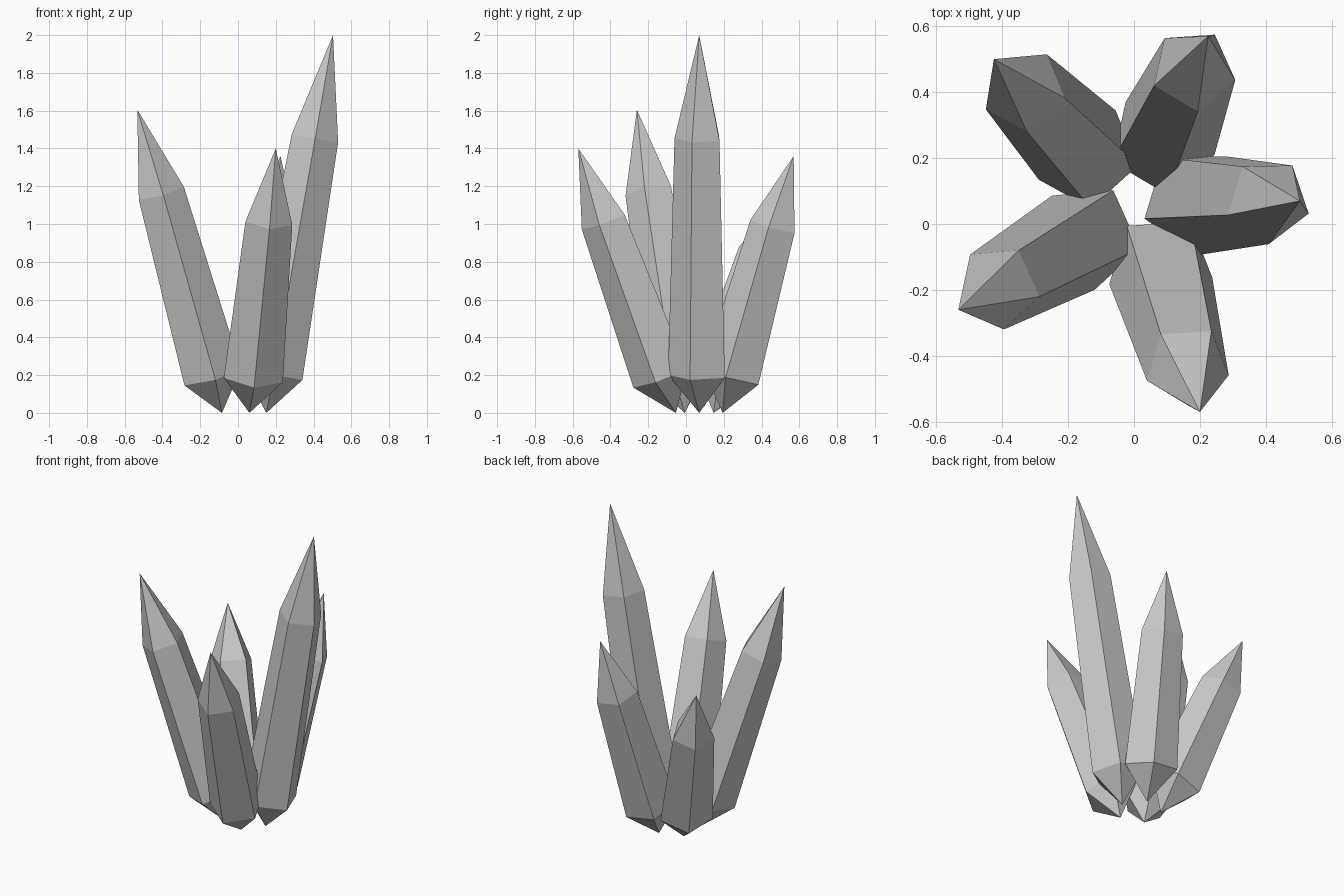
import bpy, bmesh
from math import cos, sin, radians
from mathutils import Vector

if "Cube" in bpy.data.objects:
    bpy.data.objects.remove(bpy.data.objects["Cube"])

SIDES = 5
BASE_CENTRE = Vector((0.02, 0.07, 0.0))
BASE_RADIUS = 0.13


def crystal(name, base, tip, twist):
    """Five-sided tapered shard with a blunt root point and a long top point."""
    axis = tip - base
    length = axis.length
    turn = Vector((0, 0, 1)).rotation_difference(axis)
    bm = bmesh.new()

    def ring(dist, radius):
        verts = []
        for i in range(SIDES):
            a = radians(-90 + twist + 360 / SIDES * i)
            p = Vector((radius * cos(a), radius * sin(a), dist))
            verts.append(bm.verts.new(base + turn @ p))
        return verts

    low, high = ring(0.205, 0.165), ring(length * 0.727, 0.131)
    root, top = bm.verts.new(base), bm.verts.new(tip)
    for i in range(SIDES):
        j = (i + 1) % SIDES
        bm.faces.new((root, low[j], low[i]))
        bm.faces.new((low[i], low[j], high[j], high[i]))
        bm.faces.new((high[i], high[j], top))
    bmesh.ops.recalc_face_normals(bm, faces=bm.faces)
    mesh = bpy.data.meshes.new(name)
    bm.to_mesh(mesh)
    bm.free()
    bpy.context.collection.objects.link(bpy.data.objects.new(name, mesh))


# Cluster: roots evenly spaced on a small circle, each shard leaning outwards
shards = [
    ("crystal_right", (0.503, 0.07, 2.0), 1),
    ("crystal_back_right", (0.225, 0.57, 1.36), 5),
    ("crystal_back_left", (-0.425, 0.50, 1.15), 6),
    ("crystal_left", (-0.533, -0.26, 1.605), 6),
    ("crystal_front", (0.20, -0.57, 1.40), 3),
]
for k, (name, tip, twist) in enumerate(shards):
    a = radians(72 * k)
    base = BASE_CENTRE + BASE_RADIUS * Vector((cos(a), sin(a), 0))
    crystal(name, base, Vector(tip), twist)
